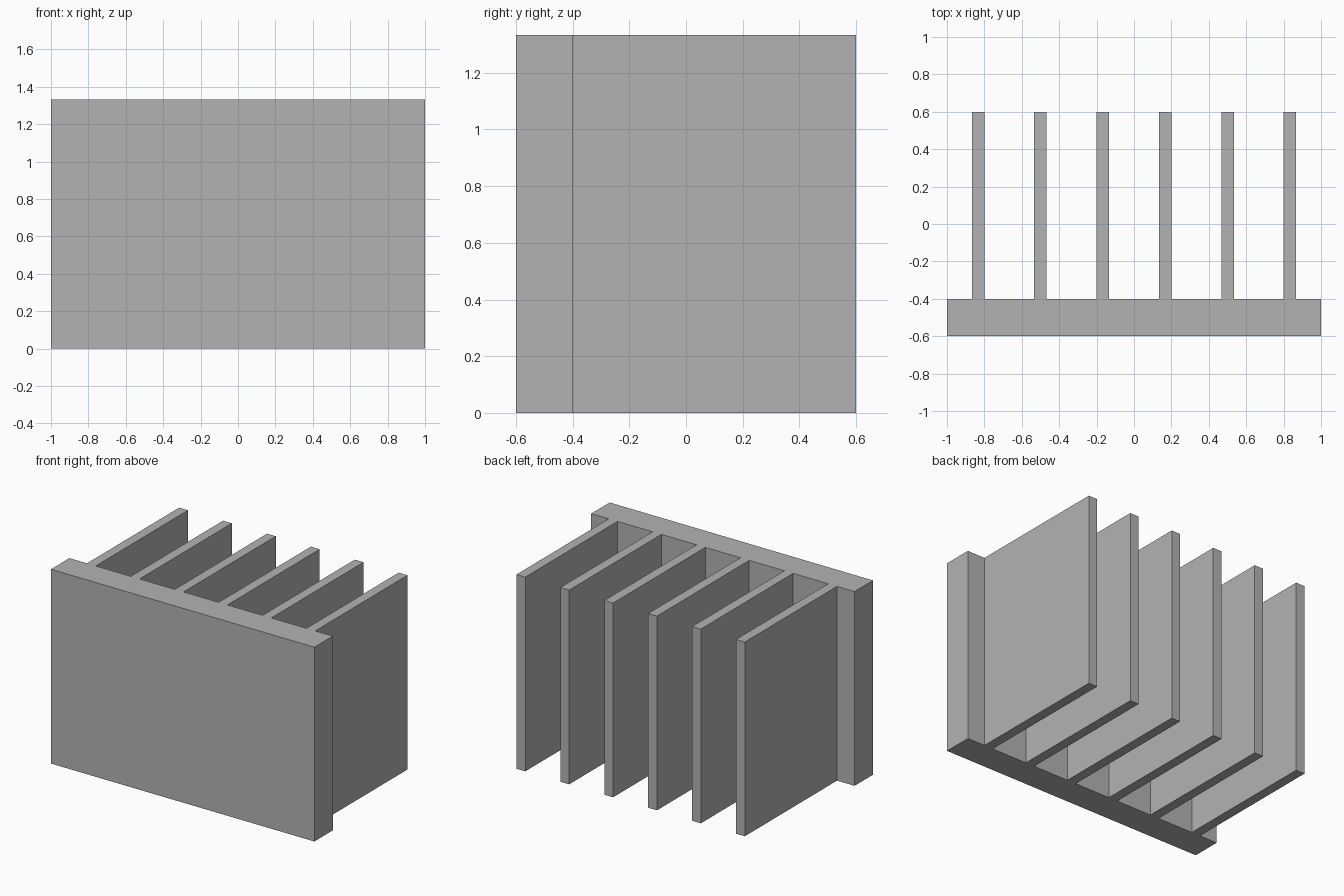
import bpy
import bmesh

cube = bpy.data.objects.get("Cube")
if cube:
    bpy.data.objects.remove(cube, do_unlink=True)

HEIGHT = 4 / 3
HALF_WIDTH = 1.0
FRONT, PLATE_BACK, FIN_TIP = -0.6, -0.4, 0.6
FIN_COUNT = 6
FIN_PITCH = 1 / 3
FIN_HALF = 1 / 30

# Plain grey metal
grey = bpy.data.materials.new("grey_metal")
colour = (0.45, 0.45, 0.45, 1)
grey.use_nodes = True
grey.diffuse_color = colour
grey.node_tree.nodes["Principled BSDF"].inputs["Base Color"].default_value = colour

# Comb-shaped outline: front plate, then the fins from left to right
outline = [(-HALF_WIDTH, FRONT), (HALF_WIDTH, FRONT), (HALF_WIDTH, PLATE_BACK)]
for i in reversed(range(FIN_COUNT)):
    x = (i - (FIN_COUNT - 1) / 2) * FIN_PITCH
    outline += [(x + FIN_HALF, PLATE_BACK), (x + FIN_HALF, FIN_TIP),
                (x - FIN_HALF, FIN_TIP), (x - FIN_HALF, PLATE_BACK)]
outline.append((-HALF_WIDTH, PLATE_BACK))

# Extrude the outline upward into one solid
bm = bmesh.new()
base = bm.faces.new([bm.verts.new((x, y, 0)) for x, y in outline])
result = bmesh.ops.extrude_face_region(bm, geom=[base], use_keep_orig=True)
top = [v for v in result["geom"] if isinstance(v, bmesh.types.BMVert)]
bmesh.ops.translate(bm, verts=top, vec=(0, 0, HEIGHT))
bmesh.ops.recalc_face_normals(bm, faces=bm.faces)

mesh = bpy.data.meshes.new("finned_heat_sink")
bm.to_mesh(mesh)
bm.free()
mesh.materials.append(grey)
heat_sink = bpy.data.objects.new("finned_heat_sink", mesh)
bpy.context.collection.objects.link(heat_sink)
